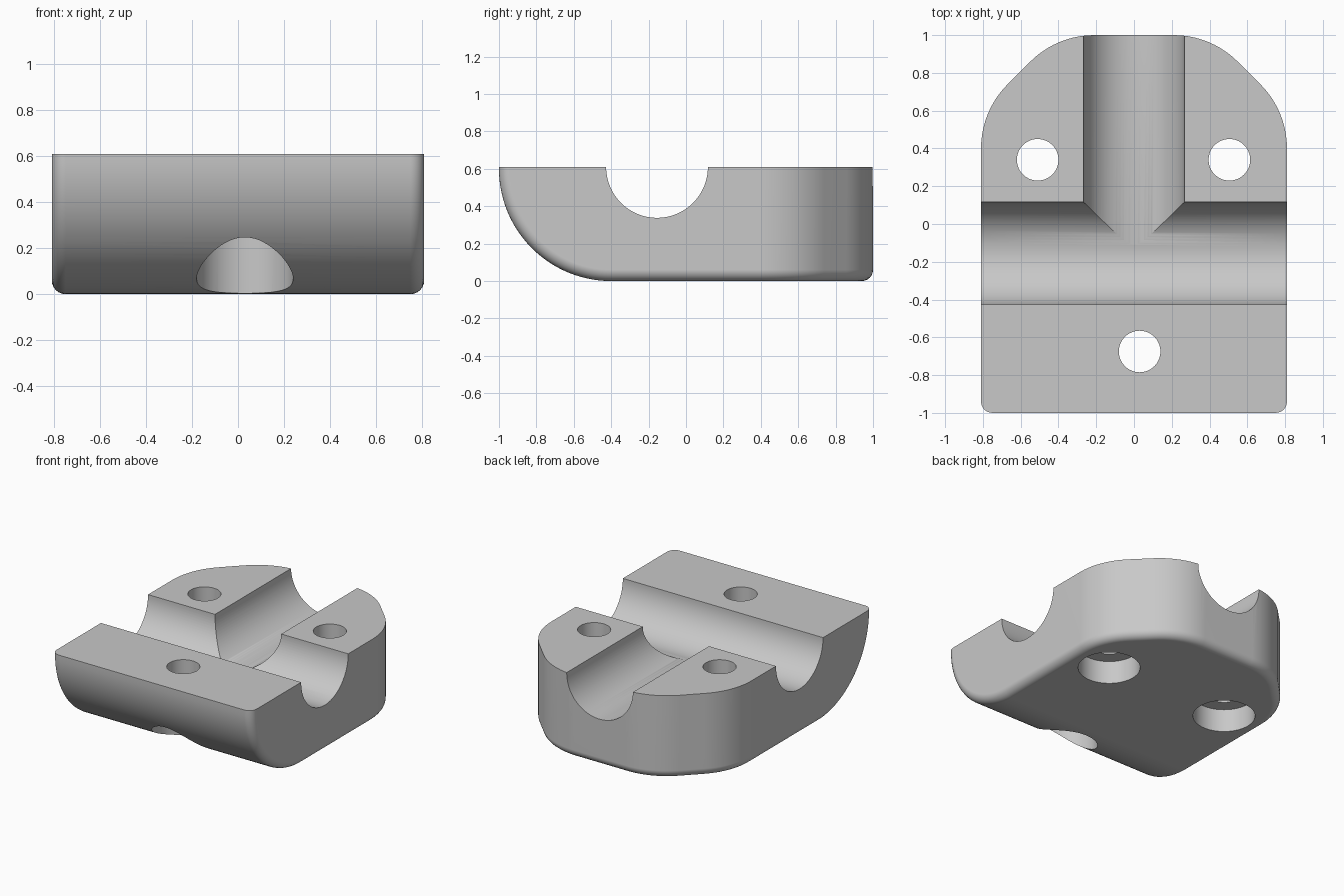
import bpy, bmesh
from math import sin, cos, radians, pi
from mathutils import Matrix

cube = bpy.data.objects.get("Cube")
if cube:
    bpy.data.objects.remove(cube, do_unlink=True)

HEIGHT, HALF_W, FILLET = 0.61, 0.81, 0.06
GROOVE_Y = -0.155

grey = bpy.data.materials.new("plain grey")
grey.use_nodes = True
grey.diffuse_color = (0.58, 0.58, 0.58, 1)
grey.node_tree.nodes["Principled BSDF"].inputs["Base Color"].default_value = (0.58, 0.58, 0.58, 1)


def finish(bm, name):
    bmesh.ops.recalc_face_normals(bm, faces=bm.faces)
    mesh = bpy.data.meshes.new(name)
    bm.to_mesh(mesh)
    bm.free()
    mesh.materials.append(grey)
    ob = bpy.data.objects.new(name, mesh)
    bpy.context.collection.objects.link(ob)
    return ob


def prism(name, points, direction):
    bm = bmesh.new()
    face = bm.faces.new([bm.verts.new(p) for p in points])
    ext = bmesh.ops.extrude_face_region(bm, geom=[face])
    verts = [v for v in ext["geom"] if isinstance(v, bmesh.types.BMVert)]
    bmesh.ops.translate(bm, verts=verts, vec=direction)
    return finish(bm, name)


def rod(name, center, radius, length, axis="Z", sides=64):
    turn = {"X": Matrix.Rotation(pi / 2, 4, "Y"), "Y": Matrix.Rotation(pi / 2, 4, "X"),
            "Z": Matrix()}[axis]
    bm = bmesh.new()
    bmesh.ops.create_cone(bm, cap_ends=True, segments=sides, radius1=radius, radius2=radius,
                          depth=length, matrix=Matrix.Translation(center) @ turn)
    return finish(bm, name)


def arc(cx, cy, r, start, end, steps):
    angles = [radians(start + (end - start) * i / steps) for i in range(steps + 1)]
    return [(cx + r * cos(a), cy + r * sin(a)) for a in angles]


def apply_modifier(ob, mod):
    bpy.context.view_layer.objects.active = ob
    bpy.ops.object.modifier_apply(modifier=mod.name)


def boolean(ob, cutter, operation="DIFFERENCE"):
    cutter.hide_render = True
    mod = ob.modifiers.new("cut", "BOOLEAN")
    mod.operation, mod.object, mod.solver = operation, cutter, "EXACT"
    apply_modifier(ob, mod)
    bpy.data.objects.remove(cutter, do_unlink=True)


# Plan outline: square at the front, rounded chamfers at the back
half = arc(HALF_W - 0.48, 0.4, 0.48, 0, 45, 10) + arc(0.21, 0.52, 0.48, 45, 90, 10)
outline = [(HALF_W, -1.3)] + half
outline += [(-x, y) for x, y in reversed(outline)]
body = prism("clamp_half", [(x, y, -0.3) for x, y in outline], (0, 0, 1.2))

# Side profile: quarter round from the front face into the underside
profile = [(-1, 1)] + arc(-0.4, 0.6, 0.6, 180, 270, 28) + [(1.4, 0), (1.4, 1)]
boolean(body, prism("profile", [(-1.2, y, z) for y, z in profile], (2.4, 0, 0)), "INTERSECT")

# Rounded edges, then trim flat to the joint face
bevel = body.modifiers.new("fillet", "BEVEL")
bevel.width, bevel.segments = FILLET, 6
bevel.limit_method, bevel.angle_limit = "ANGLE", radians(50)
bevel.use_clamp_overlap = False
apply_modifier(body, bevel)
trim = [(-2, -2, HEIGHT), (2, -2, HEIGHT), (2, 2, HEIGHT), (-2, 2, HEIGHT)]
boolean(body, prism("trim", trim, (0, 0, 1)))

# Tee of half-round tube grooves
boolean(body, rod("cross_groove", (0, GROOVE_Y, HEIGHT), 0.272, 3, "X", 96))
boolean(body, rod("back_groove", (0, GROOVE_Y + 1, HEIGHT), 0.268, 2, "Y", 96))

# Bolt holes with counterbores from below
for x, y, depth in ((-0.51, 0.34, 0.17), (0.505, 0.34, 0.17), (0.03, -0.675, 0.28)):
    boolean(body, rod("bolt_hole", (x, y, 0.3), 0.11, 2))
    boolean(body, rod("counterbore", (x, y, depth - 0.5), 0.21, 1))

# Shading: smooth curves, crisp edges
bpy.ops.object.select_all(action="DESELECT")
body.select_set(True)
bpy.context.view_layer.objects.active = body
bpy.ops.object.shade_smooth_by_angle(angle=radians(30))
weighted = body.modifiers.new("weighted", "WEIGHTED_NORMAL")
weighted.keep_sharp = True
